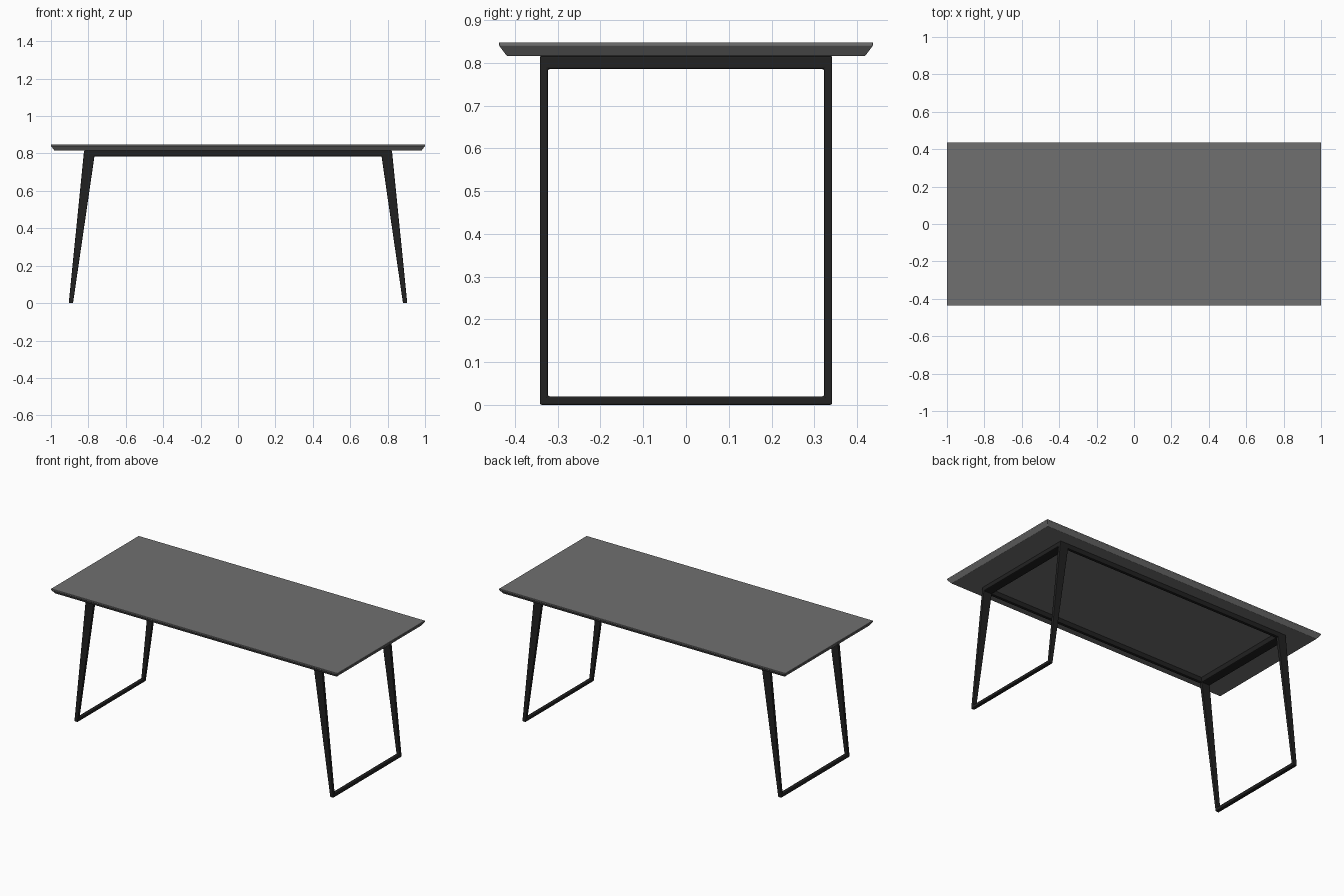
import bpy, bmesh

if "Cube" in bpy.data.objects:
    bpy.data.objects.remove(bpy.data.objects["Cube"])

TOP_Z, UNDER_Z = 0.848, 0.816      # tabletop faces
HALF_Y, LEG_T = 0.342, 0.019       # frame half depth, leg thickness
RAIL_H, FOOT_H = 0.031, 0.02       # upper and lower bar heights


def material(name, value):
    m = bpy.data.materials.new(name)
    m.diffuse_color = (value, value, value, 1)
    m.use_nodes = True
    m.node_tree.nodes["Principled BSDF"].inputs["Base Color"].default_value = m.diffuse_color
    return m


def make(name, bm, mat, bevel, segments):
    bmesh.ops.recalc_face_normals(bm, faces=bm.faces)
    me = bpy.data.meshes.new(name)
    bm.to_mesh(me)
    bm.free()
    me.materials.append(mat)
    ob = bpy.data.objects.new(name, me)
    bpy.context.collection.objects.link(ob)
    mod = ob.modifiers.new("soft_edges", 'BEVEL')
    mod.width, mod.segments = bevel, segments
    mod.limit_method, mod.angle_limit = 'ANGLE', 0.6
    return ob


grey, black = material("top_grey", 0.16), material("frame_black", 0.015)

# Tabletop with an undercut edge: stacked rectangular sections
bm = bmesh.new()
rings = [[bm.verts.new((sx * (1 - inset), sy * (0.437 - inset), z))
          for sx, sy in ((-1, -1), (1, -1), (1, 1), (-1, 1))]
         for inset, z in ((0.018, UNDER_Z), (0, 0.840), (0, TOP_Z))]
for a, b in zip(rings, rings[1:]):
    for i in range(4):
        j = (i + 1) % 4
        bm.faces.new((a[i], a[j], b[j], b[i]))
bm.faces.new(rings[0])
bm.faces.new(rings[-1])
make("tabletop", bm, grey, 0.001, 1)


# Side frames: closed rectangular loop, splayed outwards and tapering downwards
def outer_x(z):
    return 0.905 - 0.082 * z / UNDER_Z


def inner_x(z):
    return 0.882 - 0.119 * z / UNDER_Z


def side_frame(name, side):
    bm = bmesh.new()
    yi = HALF_Y - LEG_T
    outline = [(-HALF_Y, 0), (HALF_Y, 0), (HALF_Y, UNDER_Z), (-HALF_Y, UNDER_Z)]
    opening = [(-yi, FOOT_H), (yi, FOOT_H),
               (yi, UNDER_Z - RAIL_H), (-yi, UNDER_Z - RAIL_H)]
    loops = [[bm.verts.new((side * fx(z), y, z)) for y, z in loop]
             for loop, fx in ((outline, outer_x), (opening, outer_x),
                              (opening, inner_x), (outline, inner_x))]
    for k in range(4):
        a, b = loops[k], loops[(k + 1) % 4]
        for i in range(4):
            j = (i + 1) % 4
            bm.faces.new((a[i], a[j], b[j], b[i]))
    make(name, bm, black, 0.004, 2)


side_frame("left_leg_frame", -1)
side_frame("right_leg_frame", 1)

# Long rails joining the side frames under the top
for name, s in (("front_rail", -1), ("back_rail", 1)):
    bm = bmesh.new()
    bmesh.ops.create_cube(bm, size=1)
    for v in bm.verts:
        v.co.x *= 1.57
        v.co.y = s * (HALF_Y - LEG_T / 2) + v.co.y * LEG_T
        v.co.z = UNDER_Z - RAIL_H / 2 + v.co.z * RAIL_H
    make(name, bm, black, 0.003, 2)
